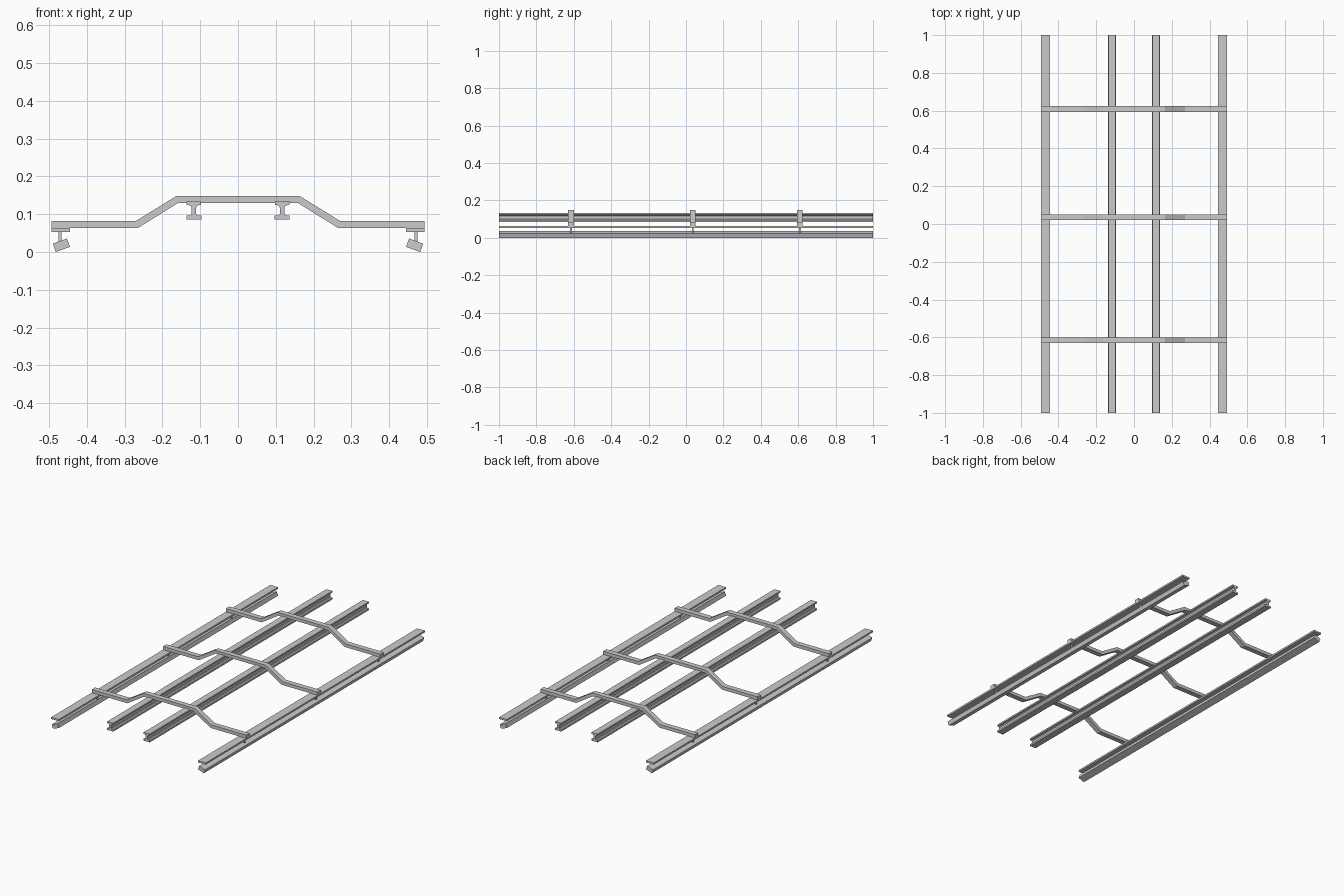
import bpy, bmesh, math

if "Cube" in bpy.data.objects:
    bpy.data.objects.remove(bpy.data.objects["Cube"])


def extrude_profile(name, pts, y0, y1):
    """Prism with an (x, z) outline, running from y0 to y1."""
    bm = bmesh.new()
    face = bm.faces.new([bm.verts.new((x, y0, z)) for x, z in pts])
    res = bmesh.ops.extrude_face_region(bm, geom=[face])
    verts = [v for v in res["geom"] if isinstance(v, bmesh.types.BMVert)]
    bmesh.ops.translate(bm, verts=verts, vec=(0, y1 - y0, 0))
    bmesh.ops.recalc_face_normals(bm, faces=bm.faces[:])
    mesh = bpy.data.meshes.new(name)
    bm.to_mesh(mesh)
    bm.free()
    ob = bpy.data.objects.new(name, mesh)
    bpy.context.collection.objects.link(ob)
    return ob


def rect(cx, cz, w, h, angle=0.0):
    c, s = math.cos(angle), math.sin(angle)
    corners = [(-w / 2, -h / 2), (w / 2, -h / 2), (w / 2, h / 2), (-w / 2, h / 2)]
    return [(cx + x * c - z * s, cz + x * s + z * c) for x, z in corners]


def symmetric(right):
    """Close an outline by mirroring its right half across x = 0."""
    return right + [(-x, z) for x, z in reversed(right)]


TIES = (-0.615, 0.036, 0.609)   # tie positions along the track

# Cranked cross ties, with short hangers below each end
tie = symmetric([(0.158, 0.130), (0.265, 0.063), (0.493, 0.063),
                 (0.493, 0.082), (0.270, 0.082), (0.163, 0.148)])
for i, y in enumerate(TIES, 1):
    extrude_profile(f"cross_tie_{i}", tie, y - 0.015, y + 0.015)
    for side, sx in (("left", -1), ("right", 1)):
        extrude_profile(f"hanger_{side}_{i}", rect(sx * 0.4705, 0.04, 0.008, 0.034),
                        y - 0.005, y + 0.005)

# Long members on both sides
beam = symmetric([(0.020, 0.086), (0.020, 0.096), (0.010, 0.096), (0.006, 0.100),
                  (0.006, 0.118), (0.010, 0.123), (0.019, 0.125), (0.019, 0.134)])
for side, sx in (("left", -1), ("right", 1)):
    # Central I-beam rail
    extrude_profile(f"inner_rail_{side}", [(x + sx * 0.1165, z) for x, z in beam], -1, 1)
    # Flat plate under the tie ends
    extrude_profile(f"outer_plate_{side}", rect(sx * 0.469, 0.058, 0.049, 0.010), -1, 1)
    # Tilted lower rail
    extrude_profile(f"tilted_rail_{side}",
                    rect(sx * 0.467, 0.0178, 0.040, 0.0235, -sx * math.radians(20)), -1, 1)
